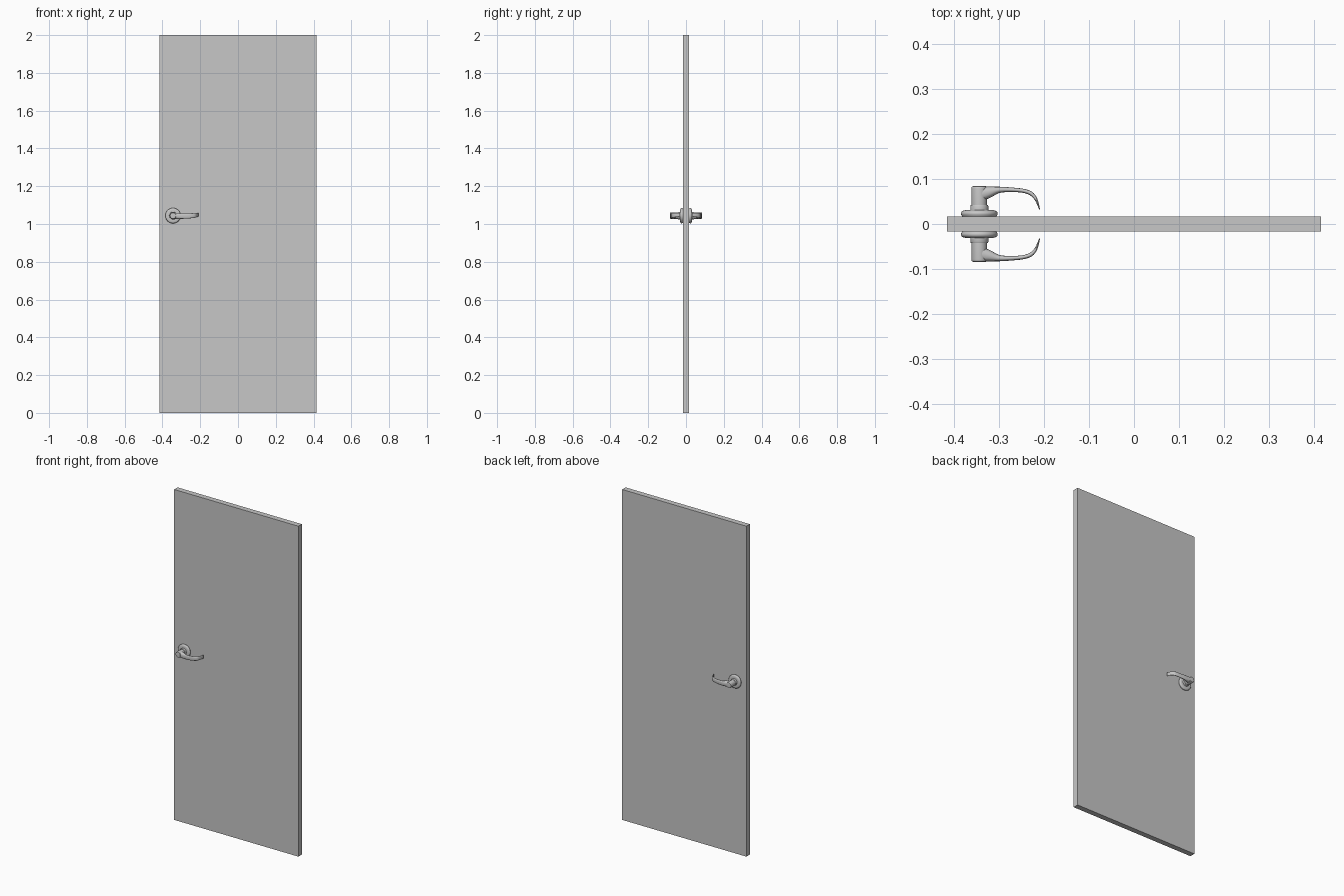
import bpy, bmesh, math
from mathutils import Vector

if "Cube" in bpy.data.objects:
    bpy.data.objects.remove(bpy.data.objects["Cube"], do_unlink=True)


def material(name, rgb):
    mat = bpy.data.materials.new(name)
    mat.use_nodes = True
    mat.diffuse_color = (*rgb, 1)
    bsdf = next(n for n in mat.node_tree.nodes if n.type == "BSDF_PRINCIPLED")
    bsdf.inputs["Base Color"].default_value = (*rgb, 1)
    return mat


grey = material("light grey", (0.57, 0.57, 0.57))
HUB_X, HUB_Z, FACE_Y = -0.344, 1.044, 0.0165


def finish(name, bm, smooth=True):
    bmesh.ops.recalc_face_normals(bm, faces=bm.faces)
    mesh = bpy.data.meshes.new(name)
    bm.to_mesh(mesh)
    bm.free()
    obj = bpy.data.objects.new(name, mesh)
    bpy.context.collection.objects.link(obj)
    mesh.materials.append(grey)
    if smooth:
        bpy.ops.object.select_all(action="DESELECT")
        obj.select_set(True)
        bpy.context.view_layer.objects.active = obj
        bpy.ops.object.shade_smooth_by_angle(angle=math.radians(40))


def loft(bm, rings):
    """Skin closed rings of points and cap both ends."""
    loops = [[bm.verts.new(p) for p in ring] for ring in rings]
    n = len(loops[0])
    for a, b in zip(loops, loops[1:]):
        for i in range(n):
            bm.faces.new((a[i], a[(i + 1) % n], b[(i + 1) % n], b[i]))
    bm.faces.new(loops[0])
    bm.faces.new(loops[-1])


def turned(name, profile, side, segments=40):
    """Round part on the handle axis from (radius, distance) pairs."""
    bm = bmesh.new()
    angles = [math.tau * i / segments for i in range(segments)]
    loft(bm, [[(HUB_X + r * math.cos(a), side * y, HUB_Z + r * math.sin(a))
               for a in angles] for r, y in profile])
    finish(name, bm)


def smooth_path(stations, steps=5):
    """Catmull-Rom interpolation through the lever stations."""
    pts = [Vector(s) for s in stations]
    pts = [pts[0]] + pts + [pts[-1]]
    out = []
    for a, b, c, d in zip(pts, pts[1:], pts[2:], pts[3:]):
        for k in range(steps):
            t = k / steps
            out.append(0.5 * (2 * b + (c - a) * t + (2 * a - 5 * b + 4 * c - d) * t * t
                              + (3 * b - a - 3 * c + d) * t ** 3))
    return out + [pts[-1]]


# Lever stations: x, distance from door centre, with half thickness and half height
CENTRE = [(-0.340, 0.067), (-0.322, 0.071), (-0.300, 0.0760), (-0.270, 0.0760),
          (-0.245, 0.0735), (-0.228, 0.067), (-0.217, 0.053), (-0.210, 0.032)]
SIZE = [(0.0165, 0.0165), (0.0125, 0.016), (0.0070, 0.0145), (0.005, 0.0135),
        (0.0045, 0.013), (0.0045, 0.0125), (0.003, 0.0115), (0.001, 0.010)]
RISE = [0, -0.001, -0.002, -0.002, 0, 0.002, 0.004, 0.005]


def lever(name, side, segments=20):
    path = smooth_path([(x, y, dz) for (x, y), dz in zip(CENTRE, RISE)])
    sizes = smooth_path([(t, h, 0) for t, h in SIZE])
    rings = []
    for i, (p, s) in enumerate(zip(path, sizes)):
        tangent = path[min(i + 1, len(path) - 1)] - path[max(i - 1, 0)]
        nx, ny = Vector((-tangent.y, tangent.x)).normalized()
        ring = []
        for k in range(segments):
            a = math.tau * k / segments
            u = s.x * math.copysign(abs(math.cos(a)) ** 0.8, math.cos(a))
            v = s.y * math.copysign(abs(math.sin(a)) ** 0.8, math.sin(a))
            ring.append((p.x + nx * u, side * (p.y + ny * u), HUB_Z + p.z + v))
        rings.append(ring)
    bm = bmesh.new()
    loft(bm, rings)
    finish(name, bm)


# Door slab
bm = bmesh.new()
bmesh.ops.create_cube(bm, size=1)
for v in bm.verts:
    v.co = (v.co.x * 0.832, v.co.y * 2 * FACE_Y, v.co.z * 2 + 1)
finish("door_slab", bm, smooth=False)

# Matching handle on each face
for side, label in ((-1, "front"), (1, "back")):
    turned(label + "_rose", [(0.037, FACE_Y - 0.002), (0.039, 0.0185), (0.0405, 0.021),
                             (0.0408, 0.0235), (0.0400, 0.0265), (0.0375, 0.029),
                             (0.033, 0.0305), (0.027, 0.031), (0.020, 0.031)], side)
    turned(label + "_collar", [(0.020, 0.030), (0.020, 0.040), (0.019, 0.042),
                               (0.016, 0.042)], side)
    turned(label + "_hub", [(0.0170, 0.040), (0.0175, 0.079), (0.0170, 0.082),
                            (0.0155, 0.0838), (0.013, 0.0842)], side)
    lever(label + "_lever", side)
